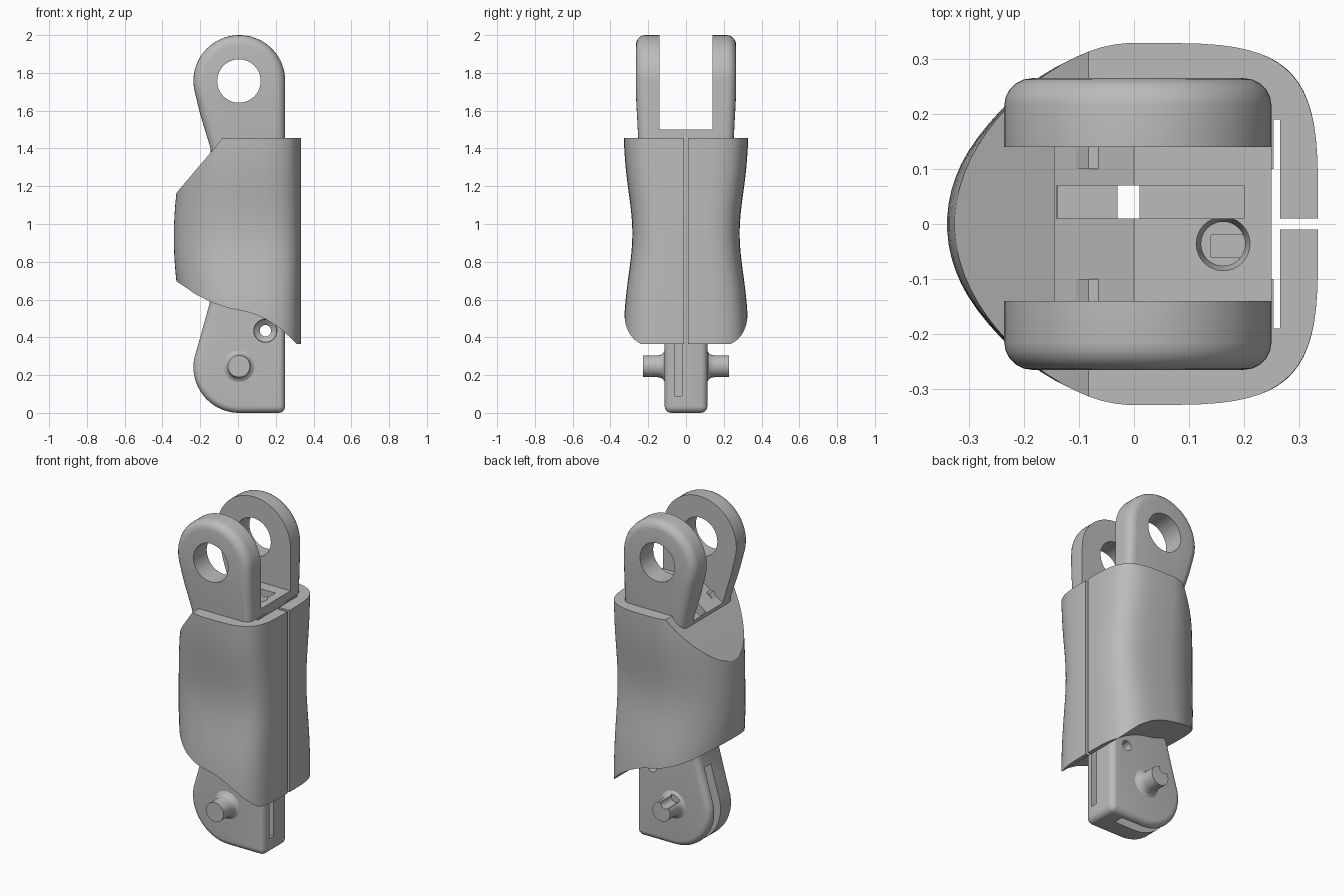
import bpy, bmesh
from math import sin, cos, pi, radians, exp, copysign

cube = bpy.data.objects.get("Cube")
if cube:
    bpy.data.objects.remove(cube, do_unlink=True)

GREY = (0.5, 0.5, 0.5, 1)
mat = bpy.data.materials.new("matte grey")
mat.use_nodes = True
mat.diffuse_color = GREY
mat.node_tree.nodes["Principled BSDF"].inputs["Base Color"].default_value = GREY


def finish(bm, name):
    bmesh.ops.recalc_face_normals(bm, faces=bm.faces)
    me = bpy.data.meshes.new(name)
    bm.to_mesh(me)
    bm.free()
    me.materials.append(mat)
    ob = bpy.data.objects.new(name, me)
    bpy.context.collection.objects.link(ob)
    return ob


def prism(name, pts, y0, y1, bevel=0, adjust=None):
    """Side outline (x, z) extruded along y, with rounded rims."""
    bm = bmesh.new()
    near = [bm.verts.new((x, y0, z)) for x, z in pts]
    far = [bm.verts.new((x, y1, z)) for x, z in pts]
    caps = [bm.faces.new(near), bm.faces.new(far)]
    for i in range(len(pts)):
        j = (i + 1) % len(pts)
        bm.faces.new((near[i], near[j], far[j], far[i]))
    bmesh.ops.recalc_face_normals(bm, faces=bm.faces)
    if bevel:
        rim = [e for f in caps for e in f.edges]
        bmesh.ops.bevel(bm, geom=rim, offset=bevel, segments=5, profile=0.5,
                        affect='EDGES', clamp_overlap=True)
    if adjust:
        adjust(bm)
    return finish(bm, name)


def loft(name, rings):
    bm = bmesh.new()
    loops = [[bm.verts.new(p) for p in ring] for ring in rings]
    n = len(loops[0])
    for a, b in zip(loops, loops[1:]):
        for i in range(n):
            bm.faces.new((a[i], a[(i + 1) % n], b[(i + 1) % n], b[i]))
    bm.faces.new(loops[0])
    bm.faces.new(loops[-1])
    return finish(bm, name)


def box(x0, x1, y0, y1, z0, z1):
    return prism("cutter", [(x0, z0), (x1, z0), (x1, z1), (x0, z1)], y0, y1)


def arc(cx, cz, r, a0, a1, n):
    return [(cx + r * cos(radians(a0 + (a1 - a0) * i / n)),
             cz + r * sin(radians(a0 + (a1 - a0) * i / n))) for i in range(n + 1)]


def lathe_y(name, cx, cz, profile):
    """Round part about a y axis; profile is (radius, y)."""
    return loft(name, [[(cx + r * cos(2 * pi * i / 40), y, cz + r * sin(2 * pi * i / 40))
                        for i in range(40)] for r, y in profile])


def tube_z(cx, cy, profile):
    return loft("cutter", [[(cx + r * cos(2 * pi * i / 32), cy + r * sin(2 * pi * i / 32), z)
                            for i in range(32)] for r, z in profile])


def carve(ob, tool, op='DIFFERENCE'):
    tool.hide_render = True
    mod = ob.modifiers.new("carve", 'BOOLEAN')
    mod.operation, mod.solver, mod.object = op, 'EXACT', tool
    bpy.context.view_layer.objects.active = ob
    bpy.ops.object.modifier_apply(modifier=mod.name)
    bpy.data.objects.remove(tool, do_unlink=True)


# Upper clevis: two eyes, slightly narrower toward the sleeve
def taper(bm):
    bmesh.ops.bisect_plane(bm, geom=bm.verts[:] + bm.edges[:] + bm.faces[:],
                           plane_co=(0, 0, 1.68), plane_no=(0, 0, 1))
    for v in bm.verts:
        if v.co.z < 1.68:
            v.co.y *= 1 - 0.2 * (1.68 - v.co.z)


outline = arc(0.007, 1.757, 0.243, 0, 195, 36) + [(-0.2, 1.58), (-0.145, 1.4), (-0.14, 1.2), (0.25, 1.2)]
clevis = prism("upper_clevis", outline, -0.265, 0.265, 0.05, taper)
carve(clevis, prism("cutter", [(-0.4, 2.1), (0.4, 2.1), (0.4, 1.5), (0, 1.5), (-0.4, 1.22)], -0.14, 0.14))
carve(clevis, lathe_y("cutter", 0.005, 1.757, [(0.115, -0.5), (0.115, 0.5)]))

# Lower tongue with rounded heel
outline = ([(0.25, 1.3), (-0.145, 1.3), (-0.15, 0.58), (-0.2, 0.4)]
           + arc(0.007, 0.243, 0.243, 168, 270, 22) + arc(0.215, 0.035, 0.035, -90, 0, 5))
tongue = prism("lower_tongue", outline, -0.113, 0.113, 0.035)

# Tendon channels through the clevis floor and the tongue
for part in (clevis, tongue):
    carve(part, box(-0.14, 0.2, 0.01, 0.07, 1.05, 1.7))
    carve(part, tube_z(0.162, -0.036, [(0.04, 0.5), (0.04, 1.47), (0.052, 1.51)]))
carve(tongue, box(-0.03, 0.01, 0.01, 0.07, -0.1, 1.1))
carve(tongue, box(0.14, 0.4, -0.06, -0.02, 0.09, 0.7))
groove = [(-0.1, 0.5)] + arc(0, 0.25, 0.18, 160, 300, 16) + arc(0, 0.25, 0.45, 300, 160, 8) + [(-0.4, 0.5)]
carve(tongue, prism("cutter", groove, 0.01, 0.07))

# Cross hole with a countersunk front
carve(tongue, lathe_y("cutter", 0.145, 0.435,
                      [(0.064, -0.13), (0.06, -0.1), (0.03, -0.075), (0.03, 0.2)]))

# Hinge pins with flared roots
pins = []
for side, name in ((-1, "front_pin"), (1, "back_pin")):
    pins.append(lathe_y(name, 0.005, 0.247, [(r, side * y) for r, y in (
        (0.085, 0.1), (0.082, 0.113), (0.068, 0.122), (0.061, 0.135), (0.058, 0.15), (0.058, 0.227))]))
carve(pins[1], lathe_y("cutter", -0.02, 0.3, [(0.03, 0.125), (0.03, 0.4)]))


# Padded sleeve: squarish toward +x, round toward -x, waisted in the middle
def section(z, n=72):
    width = 0.332 - 0.048 * exp(-((z - 0.95) / 0.3) ** 2)
    reach = 0.34 - 0.25 * (z - 0.93) ** 2
    ring = []
    for i in range(n):
        c, s = cos(2 * pi * (i + 0.5) / n), sin(2 * pi * (i + 0.5) / n)
        power, size = (0.5, 0.335) if c > 0 else (1, reach)
        ring.append((size * copysign(abs(c) ** power, c), width * copysign(abs(s) ** power, s), z))
    return ring


sleeve = loft("sleeve", [section(0.3 + 0.05 * i) for i in range(25)])
trim = [(0.4, 1.455), (-0.083, 1.455), (-0.13, 1.395), (-0.22, 1.29), (-0.3, 1.195), (-0.325, 1.165),
        (-0.4, 1.08), (-0.4, 0.745), (-0.33, 0.7), (-0.22, 0.625), (-0.14, 0.585), (-0.05, 0.555),
        (0.05, 0.535), (0.1, 0.518), (0.15, 0.495), (0.22, 0.45), (0.27, 0.405), (0.31, 0.365), (0.4, 0.365)]
carve(sleeve, prism("cutter", trim, -0.6, 0.6), 'INTERSECT')
carve(sleeve, box(-0.138, 0.257, -0.1, 0.1, 0.2, 1.6))      # room for the core
carve(sleeve, box(0.254, 0.265, -0.19, 0.19, 0.19, 1.61))   # clearance gap
carve(sleeve, box(0.26, 0.5, -0.01, 0.01, 0.18, 1.62))      # front slit

# Smooth rounded surfaces, crisp cut edges
bpy.ops.object.select_all(action='DESELECT')
for part in (clevis, tongue, sleeve, *pins):
    part.select_set(True)
bpy.context.view_layer.objects.active = sleeve
bpy.ops.object.shade_smooth_by_angle(angle=radians(28))
